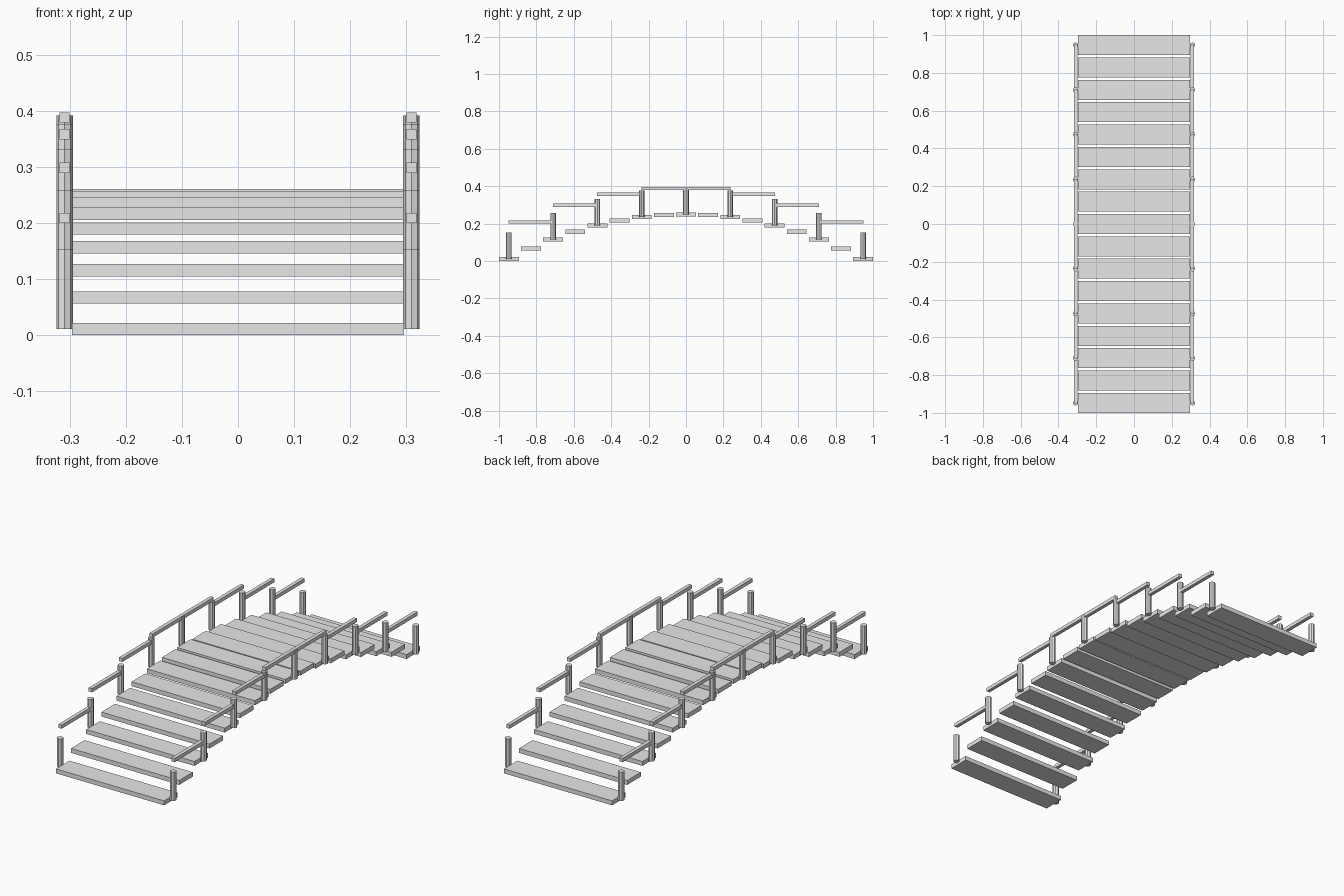
import bpy
import math

if "Cube" in bpy.data.objects:
    bpy.data.objects.remove(bpy.data.objects["Cube"])

HALF_SPAN = 0.947     # centre of the end planks
RISE = 0.2385         # arch height
PLANK = (0.592, 0.106, 0.022)
POST_X, POST_R, POST_H = 0.309, 0.0148, 0.142
RAIL = (0.018, 0.241, 0.018)

grey = bpy.data.materials.new("plain grey")
grey.diffuse_color = (0.8, 0.8, 0.8, 1)
grey.use_nodes = True
grey.node_tree.nodes["Principled BSDF"].inputs["Base Color"].default_value = grey.diffuse_color


def arch(y):
    """Height of the plank centre line along the bridge."""
    return PLANK[2] / 2 + RISE * (1 - (y / HALF_SPAN) ** 2)


def finish(name):
    ob = bpy.context.object
    ob.name = name
    ob.data.materials.append(grey)
    return ob


def box(name, size, loc):
    bpy.ops.mesh.primitive_cube_add(size=1, location=loc)
    bpy.context.object.scale = size
    bpy.ops.object.transform_apply(location=False, rotation=False, scale=True)
    return finish(name)


# Deck planks stepping along a parabolic arch
for i in range(17):
    y = HALF_SPAN * (i - 8) / 8
    box(f"plank_{i + 1}", PLANK, (0, y, arch(y)))

for side, sx in (("left", -1), ("right", 1)):
    # Eight-sided posts on every second plank
    for i in range(9):
        y = HALF_SPAN * (i - 4) / 4
        bpy.ops.mesh.primitive_cylinder_add(
            vertices=8, radius=POST_R, depth=POST_H,
            location=(sx * POST_X, y, arch(y) + POST_H / 2))
        finish(f"{side}_post_{i + 1}")
    # Level handrail pieces, one per bay
    for i in range(8):
        y = HALF_SPAN * (i - 3.5) / 4
        box(f"{side}_rail_{i + 1}", RAIL, (sx * POST_X, y, arch(y) + POST_H))
